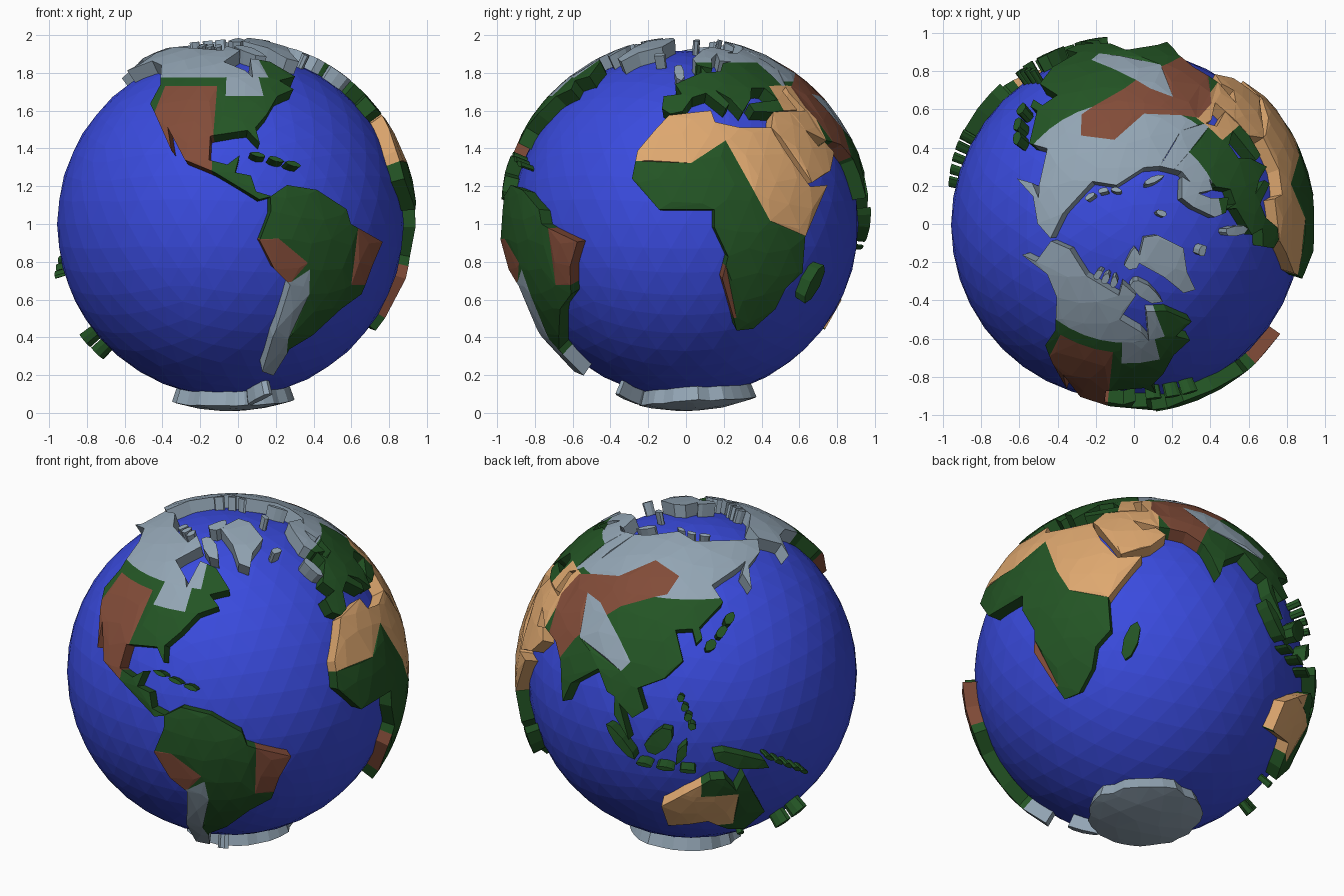
import bpy, bmesh, math, random
from mathutils import Vector
from mathutils.geometry import delaunay_2d_cdt

if "Cube" in bpy.data.objects:
    bpy.data.objects.remove(bpy.data.objects["Cube"])

random.seed(4)
CENTRE = (-0.04, -0.005, 1.0)
OCEAN_R, LAND_R, FOOT_R = 0.918, 0.992, 0.89


def material(name, rgb):
    m = bpy.data.materials.new(name)
    m.diffuse_color = (*rgb, 1)
    m.use_nodes = True
    m.node_tree.nodes["Principled BSDF"].inputs["Base Color"].default_value = m.diffuse_color
    return m


OCEAN = material("ocean_blue", (0.042, 0.07, 0.73))
LANDS = [material("forest_green", (0.017, 0.09, 0.018)), material("desert_tan", (0.73, 0.39, 0.16)),
         material("dry_brown", (0.223, 0.072, 0.04)), material("ice_grey", (0.29, 0.376, 0.456))]
GREEN, TAN, BROWN, GREY = range(4)


def on_sphere(lon, lat):
    lo, la = math.radians(lon), math.radians(lat)
    return Vector((math.cos(la) * math.cos(lo), math.cos(la) * math.sin(lo), math.sin(la)))


def inside(p, poly):
    hit = False
    for a, b in zip(poly, poly[1:] + poly[:1]):
        if (a.y > p.y) != (b.y > p.y) and p.x < a.x + (b.x - a.x) * (p.y - a.y) / (b.y - a.y):
            hit = not hit
    return hit


def box(lon0, lat0, lon1, lat1):
    """Outline of a longitude/latitude window, with its long sides subdivided."""
    n = max(1, round((lon1 - lon0) / 8))
    row = [lon0 + (lon1 - lon0) * i / n for i in range(n + 1)]
    return [(x, lat0) for x in row] + [(x, lat1) for x in reversed(row)]


def bars(lon0, lat0, lon1, lat1, width, count=1):
    """Row of rough oval islands between two places."""
    k = math.cos(math.radians((lat0 + lat1) / 2))
    dx, dy = (lon1 - lon0) * k / count, (lat1 - lat0) / count
    length = math.hypot(dx, dy)
    half = length * (0.5 if count == 1 else 0.4)
    ux, uy = dx / length, dy / length
    result = []
    for i in range(count):
        cx, cy = lon0 + (i + 0.5) * dx / k, lat0 + (i + 0.5) * dy
        pts = []
        for j in range(8):
            a, r = math.tau * j / 8, random.uniform(0.85, 1.2)
            s, t = half * r * math.cos(a), width / 2 * r * math.sin(a)
            pts.append((cx + (s * ux - t * uy) / k, cy + s * uy + t * ux))
        result.append(pts)
    return result


def add_plate(bm, outline, base, biomes):
    """Raised plate on the globe from a lon/lat outline, coloured by biome outlines."""
    mid = sum((on_sphere(*p) for p in outline), Vector()).normalized()
    frame = mid.to_track_quat('Z', 'Y').to_matrix()

    def flat(p):
        q = frame.transposed() @ on_sphere(*p)
        return Vector((q.x, q.y)) * (math.acos(max(-1, min(1, q.z))) / max(1e-6, math.hypot(q.x, q.y)))

    def lift(p):
        t = max(p.length, 1e-9)
        s = math.sin(t) / t
        return frame @ Vector((p.x * s, p.y * s, math.cos(t)))

    land_poly = [flat(p) for p in outline]
    zones = [(mat, [flat(p) for p in poly]) for mat, poly in biomes]
    pts, edges = [], []
    for poly in [land_poly] + [z for _, z in zones]:
        n = len(pts)
        pts += poly
        edges += [(n + i, n + (i + 1) % len(poly)) for i in range(len(poly))]
    # loose inner points so the top follows the curve in flat facets
    step = 0.13
    x0, x1 = min(p.x for p in land_poly), max(p.x for p in land_poly)
    y0, y1 = min(p.y for p in land_poly), max(p.y for p in land_poly)
    for i in range(int((x1 - x0) / step) + 1):
        for j in range(int((y1 - y0) / step) + 1):
            p = Vector((x0 + (i + 0.5 * (j % 2) + random.uniform(0.1, 0.4)) * step,
                        y0 + (j + random.uniform(0.3, 0.7)) * step))
            if inside(p, land_poly):
                pts.append(p)
    out = delaunay_2d_cdt(pts, edges, [], 0, 1e-5)
    co, top, foot, faces = out[0], {}, {}, []
    for tri in out[2]:
        c = sum((co[i] for i in tri), Vector((0, 0))) / len(tri)
        if not inside(c, land_poly):
            continue
        tri = list(tri)
        if (co[tri[1]] - co[tri[0]]).cross(co[tri[2]] - co[tri[0]]) < 0:
            tri.reverse()
        for i in tri:
            if i not in top:
                top[i] = bm.verts.new(lift(co[i]) * LAND_R)
        f = bm.faces.new([top[i] for i in tri])
        f.material_index = base
        for mat, zone in zones:
            if inside(c, zone):
                f.material_index = mat
        faces.append(f)
    # cliffs down into the ocean
    for f in faces:
        for lp in list(f.loops):
            if len(lp.edge.link_faces) == 1:
                a, b = lp.vert, lp.link_loop_next.vert
                for v in (a, b):
                    if v not in foot:
                        foot[v] = bm.verts.new(v.co * (FOOT_R / LAND_R))
                bm.faces.new((b, a, foot[a], foot[b])).material_index = f.material_index


def land(name, outlines, base, biomes=()):
    bm = bmesh.new()
    for o in outlines:
        add_plate(bm, o, base, biomes)
    me = bpy.data.meshes.new(name)
    bm.to_mesh(me)
    bm.free()
    for m in LANDS:
        me.materials.append(m)
    ob = bpy.data.objects.new(name, me)
    ob.location = CENTRE
    bpy.context.collection.objects.link(ob)


# ocean ball
bpy.ops.mesh.primitive_ico_sphere_add(subdivisions=4, radius=OCEAN_R, location=CENTRE)
bpy.context.object.name = "ocean"
bpy.context.object.data.materials.append(OCEAN)

# the Americas
land("north_america", [[(-168, 66), (-157, 71), (-128, 70), (-96, 68), (-94, 72), (-82, 68), (-94, 60), (-82, 55), (-79, 51.5),
    (-77, 62), (-65, 60), (-56, 52), (-66, 50), (-61, 46), (-70, 43), (-76, 36), (-81, 31), (-80, 25.5), (-84, 30), (-97, 28),
    (-97, 20), (-91, 18.5), (-87, 21.5), (-88.5, 16), (-83.5, 15), (-82, 10), (-77, 8.5), (-81, 7.5), (-95, 16), (-105, 20),
    (-113, 31), (-110, 23), (-118, 34), (-124, 40), (-124, 48), (-134, 58), (-148, 60.5), (-164, 55), (-158, 59)]], GREEN,
    [(BROWN, box(-121, 12, -96, 47.5)), (GREY, box(-175, 51.5, -71, 80)), (GREY, box(-92, 43, -76, 52))])
land("south_america", [[(-77.5, 8.5), (-72, 12), (-62, 10.5), (-51.5, 4.5), (-50, 0), (-35.3, -5.5), (-39, -13), (-41, -22),
    (-48.5, -27), (-57, -36.5), (-65, -42), (-67, -54), (-74, -52), (-73.5, -37), (-70.3, -19), (-76, -14), (-81, -5), (-77.5, 4)]],
    GREEN, [(BROWN, [(-85, -4.5), (-75, -4.5), (-65, -12), (-70, -18), (-85, -18)]), (BROWN, box(-47, -19, -30, 0)),
            (GREY, [(-80, -19), (-70, -18), (-64, -14), (-63, -22), (-67, -38), (-60, -58), (-80, -58)])])

# Europe
land("europe", [[(-5.5, 36), (-9, 38), (-9, 43), (-1.5, 44), (-4.5, 48.3), (8.5, 54), (9, 57.5), (11, 54), (19, 54.5), (23, 59),
    (29, 60), (22, 60.5), (24, 65.5), (17.5, 62), (15, 56), (7, 58), (5, 62), (15, 68.5), (26, 71), (41, 67), (34, 66), (44, 66),
    (60, 69), (60, 55), (52, 47), (47.5, 45), (49, 37.5), (36, 36.7), (27.5, 37), (26.5, 40), (41.5, 41.5), (38, 46.5), (31, 46.5),
    (28, 41.8), (22.5, 36.6), (19, 42), (13.5, 45.5), (18, 40), (16, 38), (9, 44.3), (3, 42.5), (-1, 37)]], GREEN,
    [(TAN, box(41.5, 34, 53, 47.5)), (GREY, box(0, 59.5, 66, 75)), (GREY, box(50, 47.5, 66, 75))])

# Africa and Arabia
land("africa", [[(-6, 35.5), (10, 37.3), (11, 33), (20, 31), (32.5, 31), (33, 28.5), (37, 20), (43, 11.5), (51, 12), (40, -4),
    (40.5, -15), (35, -20), (32.8, -27), (26, -34), (19.5, -34.7), (12, -17), (13.5, -10), (9, -1), (9, 4.5), (-8, 4.4), (-17, 14),
    (-16, 23), (-10, 31)]], GREEN,
    [(TAN, [(-25, 19.5), (2, 19), (14, 26.5), (22, 10), (27, 1), (41, -4), (60, -4), (45, 40), (-25, 42)]),
     (BROWN, [(8, -13), (13, -13), (18.5, -30), (8, -31)])])
land("arabia", [[(36, 36.7), (44, 37), (48, 30), (51.5, 24.5), (56, 26), (59.5, 22.5), (54, 16.5), (44, 12.8), (35, 28), (32.5, 31)]], TAN)

# Asia
land("asia", [[(60, 69), (60, 55), (52, 47), (51, 44.5), (54, 37), (44, 37), (48, 30), (57, 26.5), (67, 25), (73, 20), (77.5, 8),
    (80, 15), (90, 22.5), (95, 16), (98, 15), (98.5, 9), (104, 1.3), (100, 13), (105, 9), (109, 12), (106, 19), (115, 23),
    (121.5, 29), (118, 39), (125, 39.5), (126.5, 34.5), (129, 36.5), (128, 40), (140, 48), (136, 54.5), (155, 59.5), (163, 61),
    (156, 57), (157, 51), (163, 59), (179, 62), (190, 66), (170, 70), (128, 73), (104, 77.5), (73, 71.5)]], GREEN,
    [(TAN, box(40, 22, 57, 47.5)), (GREY, box(50, 49.5, 200, 80)),
     (BROWN, [(56, 47), (81, 53.5), (98, 63), (117, 58), (112, 51), (91, 44), (76, 29), (71, 19), (62, 24), (55, 38.5)]),
     (GREY, [(70, 44), (80, 43), (95, 34), (102, 27), (99, 23.5), (78, 30)])])

# Oceania
land("australia", [[(114, -24), (115.5, -34.3), (124, -33), (131, -31.5), (140, -37.5), (147, -39), (153, -30), (146, -18.5),
    (142.5, -11), (140, -17.5), (136, -12), (131, -12), (122, -18)]], GREEN,
    [(TAN, box(108, -34, 141, -19)), (TAN, box(108, -19, 128, -10))])

# islands as rows of rough ovals
land("caribbean_islands", bars(-84, 22.5, -66, 18, 1.5, 3), GREEN)
land("japanese_islands", bars(130, 32, 144, 44.5, 3, 3), GREEN)
land("philippine_islands", bars(120.5, 18.5, 125.5, 6, 2.5, 4), GREEN)
land("sumatra_island", bars(95.5, 5.5, 105.5, -5, 3), GREEN)
land("borneo_island", bars(110, -2.5, 118, 6, 7), GREEN)
land("sulawesi_island", bars(120, -5.5, 123, 1.5, 3), GREEN)
land("sunda_islands", bars(105.5, -6.8, 127, -8.8, 1.5, 3), GREEN)
land("new_guinea_island", bars(132, -2, 150, -9.5, 5), GREEN)
land("coral_islands", bars(149, -5, 168, -17, 1.5, 5), GREEN)
land("new_zealand_islands", bars(167, -46.5, 178, -36, 3, 2), GREEN)
land("tasmania_island", bars(145, -42, 148, -42, 2.5), GREEN)
land("madagascar_island", bars(45, -25, 49.5, -12.5, 4.5), GREEN)
land("british_isles", bars(-2, 50.5, -4.5, 58.5, 3), GREY)
land("iceland_island", bars(-23, 64.7, -14, 65, 2.5), GREY)
land("greenland", [[(-73, 78), (-54, 70), (-50, 62), (-43, 60), (-38, 66), (-22, 71), (-18, 80), (-35, 83.5)]], GREY)
land("baffin_island", bars(-66, 64, -84, 73, 4.5), GREY)
land("ellesmere_island", bars(-86, 76.5, -70, 82.5, 4), GREY)
land("canadian_arctic_islands", bars(-98, 72, -124, 72.5, 3.5, 3), GREY)
land("svalbard_islands", bars(14, 77.5, 24, 80, 2), GREY)
land("long_arctic_island", bars(53, 71, 66, 76.5, 2), GREY)
land("siberian_islands", bars(97, 79.5, 150, 75, 1.5, 3), GREY)

# south polar cap: a wavy ring, wider on the eastern side, with a peninsula
cap = [(a, -72 + 4 * math.cos(math.radians(a - 80)) + random.uniform(-1, 1)) for a in range(-180, 180, 12)]
land("antarctica", [cap], GREY)
land("antarctic_peninsula", bars(-60, -64, -68, -75, 3), GREY)
